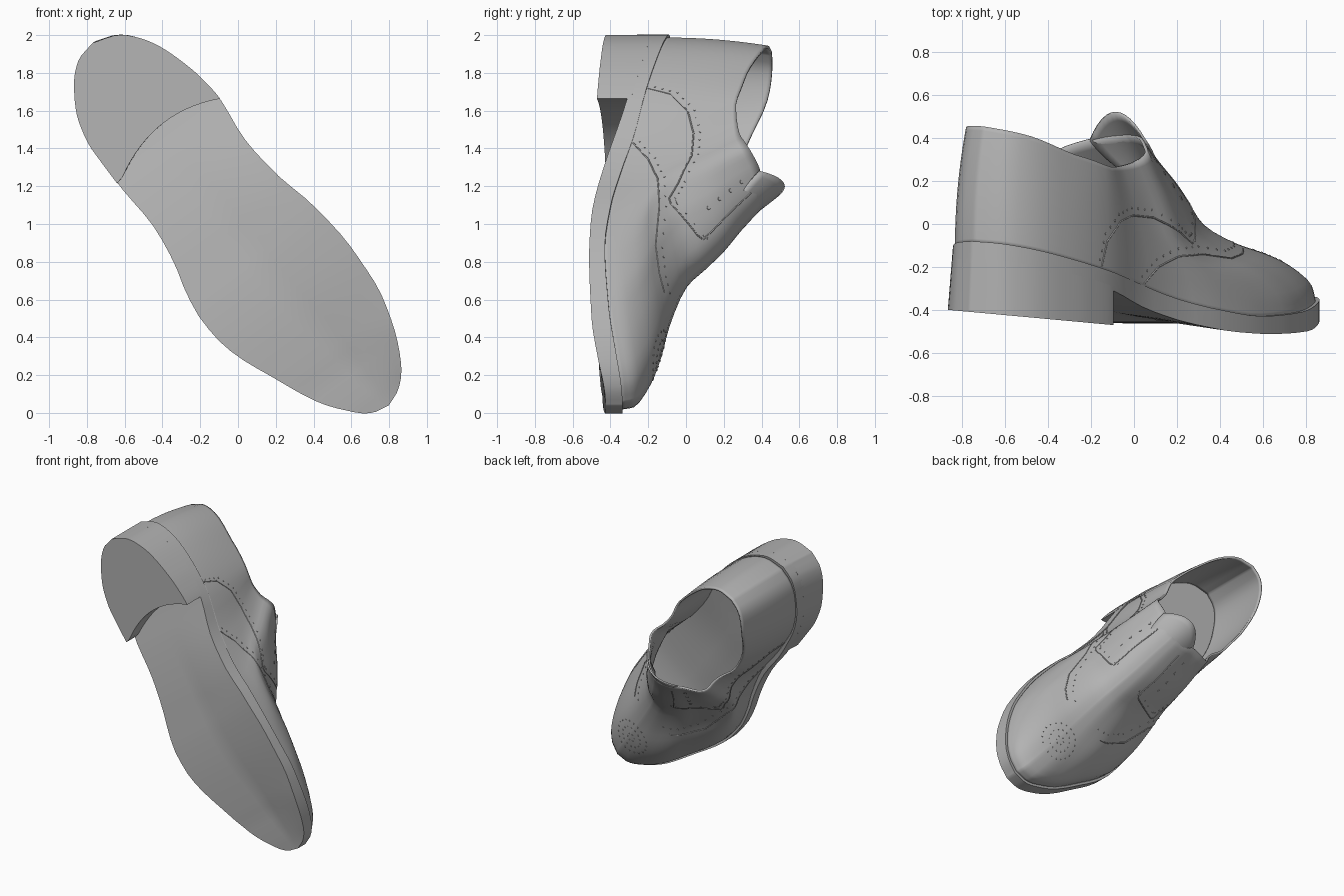
import bpy, bmesh, math
from mathutils import Vector
from mathutils.bvhtree import BVHTree

if "Cube" in bpy.data.objects:
    bpy.data.objects.remove(bpy.data.objects["Cube"])

leather = bpy.data.materials.new("grey_leather")
leather.use_nodes = True
GREY = (0.45, 0.45, 0.45, 1)
leather.diffuse_color = GREY
leather.node_tree.nodes["Principled BSDF"].inputs["Base Color"].default_value = GREY

# Shoe axes: t runs heel to toe, n across the foot, y away from the sole
T_DIR, N_DIR, UP = Vector((.587, 0, -.809)), Vector((.809, 0, .587)), Vector((0, 1, 0))


def place(t, n, y):
    return T_DIR * t + N_DIR * n + UP * y


def clamp(x):
    return min(max(x, 0), 1)


def smooth_table(*pts):
    """Monotone cubic through the given (x, value) points."""
    xs, ys = zip(*pts)
    last = len(xs) - 1
    sec = [(ys[i + 1] - ys[i]) / (xs[i + 1] - xs[i]) for i in range(last)]
    slope = [sec[0]]
    for a, b in zip(sec, sec[1:]):
        slope.append(2 * a * b / (a + b) if a * b > 0 else 0)
    slope.append(sec[-1])

    def value(x):
        x = min(max(x, xs[0]), xs[-1])
        i = next(k for k in range(last) if x <= xs[k + 1])
        d = xs[i + 1] - xs[i]
        f = (x - xs[i]) / d
        g = 1 - f
        return (ys[i] * (1 + 2 * f) * g * g + ys[i + 1] * (1 + 2 * g) * f * f
                + d * f * g * (slope[i] * g - slope[i + 1] * f))
    return value


HEEL, TOE = -2.038, .437
# Sole outline, both edges
outer = smooth_table((HEEL, .528), (-2.014, .424), (-1.9, .306), (-1.73, .219), (-1.58, .193),
                     (-1.37, .195), (-1.08, .218), (-.85, .195), (-.71, .159), (-.52, .132),
                     (-.37, .142), (-.24, .176), (-.05, .257), (.2, .375), (.33, .475),
                     (.42, .58), (TOE, .67))
inner = smooth_table((HEEL, .528), (-2, .648), (-1.95, .713), (-1.83, .797), (-1.7, .847),
                     (-1.56, .883), (-1.41, .9), (-1.16, .88), (-.91, .907), (-.65, .969),
                     (-.36, 1.0), (-.14, .993), (.07, .949), (.305, .847), (.4, .758), (TOE, .67))
# Side profile of the sole
top_line = smooth_table((HEEL, -.08), (-1.9, -.11), (-1.47, -.21), (-1.2, -.27), (-.9, -.35),
                        (-.65, -.4), (-.36, -.43), (0, -.41), (.3, -.36), (TOE, -.335))
bottom_line = smooth_table((HEEL, -.18), (-1.41, -.31), (-1.06, -.41), (-.79, -.47), (-.55, -.503),
                           (-.3, -.513), (.07, -.5), (.3, -.46), (TOE, -.425))


def toward_outer(t, n):
    middle = (inner(t) + outer(t)) / 2
    return clamp(.5 + (middle - n) / max(inner(t) - outer(t), .4))


def tilt(t, n):
    """The forefoot rises toward its outer edge."""
    return .05 * clamp(2 * toward_outer(t, n)) * clamp((TOE - t) / .3) * clamp((t + 1.3) / .6)


def sole_top(t, n):
    return top_line(t) + .7 * tilt(t, n)


def sole_bottom(t, n):
    return bottom_line(t) + tilt(t, n)


def heel_bottom(t, n):
    return -.40 - .092 * (place(t, n, 0).x + .87)


def flare(t, n, y):
    """The outer heel wall leans inward with height."""
    return .03 * clamp((-1.2 - t) / .4) * clamp((y + .4) / .3) * toward_outer(t, n)


def finish(obj, angle=40):
    obj.data.materials.append(leather)
    bpy.ops.object.select_all(action='DESELECT')
    obj.select_set(True)
    bpy.context.view_layer.objects.active = obj
    bpy.ops.object.shade_smooth_by_angle(angle=math.radians(angle))


def to_object(name, bm):
    mesh = bpy.data.meshes.new(name)
    bm.to_mesh(mesh)
    bm.free()
    obj = bpy.data.objects.new(name, mesh)
    bpy.context.collection.objects.link(obj)
    return obj


def stations(start, end, count):
    return [start + (end - start) * (1 - math.cos(math.pi * i / count)) / 2 for i in range(count + 1)]


def bridge(bm, grid):
    for a, b in zip(grid, grid[1:]):
        for j in range(len(a) - 1):
            bm.faces.new((a[j], a[j + 1], b[j + 1], b[j]))


def slab(name, rows, top, bottom, limit=lambda n: TOE, cols=12):
    """Closed block following the outline between two height rules."""
    bm = bmesh.new()
    loops = []
    for rule in (top, bottom):
        grid = []
        for t in rows:
            line = []
            for j in range(cols + 1):
                n = outer(t) + (inner(t) - outer(t)) * j / cols
                tt = min(t, limit(n))
                y = rule(tt, n)
                line.append(bm.verts.new(place(tt, n + flare(tt, n, y), y)))
            grid.append(line)
        bridge(bm, grid)
        loops.append(grid[0][:-1] + [r[-1] for r in grid[:-1]] + grid[-1][:0:-1]
                     + [r[0] for r in grid[:0:-1]])
    for i in range(len(loops[0])):
        bm.faces.new((loops[0][i - 1], loops[0][i], loops[1][i], loops[1][i - 1]))
    bmesh.ops.remove_doubles(bm, verts=bm.verts, dist=.0005)
    bmesh.ops.recalc_face_normals(bm, faces=bm.faces)
    finish(to_object(name, bm))


# Sole and stacked heel with a concave breast
slab("sole", stations(HEEL, TOE, 44), sole_top, sole_bottom)
slab("heel", stations(HEEL, -1.36, 28), lambda t, n: sole_bottom(t, n) + .02, heel_bottom,
     lambda n: -1.475 + .8 * (n - .6) ** 2, 16)

# Upper: meridians run from the welt to the collar
centre = smooth_table((HEEL, .53), (-1.35, .545), (-.6, .56), (-.1, .61), (TOE, .66))
collar_t = smooth_table((HEEL, -1.96), (-1.35, -1.38), (-.6, -1.12), (0, -1.02), (TOE, -.93))
collar_c = smooth_table((HEEL, .555), (-1.35, .57), (-.6, .6), (TOE, .635))
collar_k = smooth_table((HEEL, .84), (-1.35, .87), (-.6, .67), (0, .5), (TOE, .45))
collar_y = smooth_table((HEEL, .455), (-1.9, .425), (-1.65, .33), (-1.35, .265), (-.95, .28),
                        (-.6, .32), (0, .39), (TOE, .42))
ridge_w = (0, .015, .126, .25, .415, .61, .695, .782, .89, 1)
ridge_h = (0, .09, .205, .275, .338, .46, .59, .72, .85, 1)
front_w = smooth_table(*[(i / 9, w) for i, w in enumerate(ridge_w)])
front_h = smooth_table(*[(i / 9, h) for i, h in enumerate(ridge_h)])


def upper_point(t, edge, s):
    back = clamp((-.5 - t) / .6)
    n0 = centre(t) + (edge(t) - centre(t)) * (.965 - .02 * back) + .014 * back
    t0 = -.8 + (t + .8) * .982
    n1 = collar_c(t) + (edge(t) - centre(t)) * collar_k(t)
    g = clamp(t + 1.35)
    g = g * g * (3 - 2 * g)
    w = g * front_w(s) + (1 - g) * s * s
    h = g * front_h(s) + (1 - g) * s
    y0 = sole_top(t, n0) - .008
    y1 = collar_y(t) + .08 * clamp((-1.5 - t) * 3) * (centre(t) - edge(t))
    lean = -.02 * g * math.sin(math.pi * s)
    return place(t0 + (collar_t(t) - t0) * w, n0 + (n1 - n0) * w + lean, y0 + (y1 - y0) * h)


bm = bmesh.new()
rows = stations(HEEL, TOE, 40)
path = [(t, outer) for t in rows] + [(t, inner) for t in rows[-2:0:-1]]
rings = [[bm.verts.new(upper_point(t, e, k / 27)) for t, e in path] for k in range(28)]
bridge(bm, [ring + ring[:1] for ring in rings])
bm.normal_update()
if sum(f.normal.y * f.calc_area() for f in bm.faces) < 0:
    bmesh.ops.reverse_faces(bm, faces=bm.faces)
bm.normal_update()
surface = BVHTree.FromBMesh(bm)
upper = to_object("upper", bm)
shell = upper.modifiers.new("thickness", 'SOLIDIFY')
shell.thickness, shell.offset = .014, -1
finish(upper, 50)

# Tongue: arched tab rising out of the throat
bm = bmesh.new()
grid = []
for i in range(9):
    f = i / 8
    half = .07 + .085 * math.sin(f * math.pi / 2)
    line = []
    for j in range(13):
        a = j / 6 - 1
        t = -.78 - .25 * f + .02 * f * a * a
        line.append(bm.verts.new(place(t, .635 + half * a, .25 + .265 * f - (.05 + .08 * f) * a * a)))
    grid.append(line)
bridge(bm, grid)
tongue = to_object("tongue", bm)
tongue.modifiers.new("thickness", 'SOLIDIFY').thickness = .012
finish(tongue)


def side_hit(t, y, side):
    return surface.ray_cast(place(t, .6 + 2 * side, y), -side * N_DIR)[:2]


# Seams and rows of punched dots on both sides
seams = {
    "quarter_seam": [(-1.48, -.2), (-1.44, -.08), (-1.33, .01), (-1.2, .04), (-1.05, .03),
                     (-.86, -.04), (-.76, -.09), (-.73, -.08), (-.6, .06), (-.59, .09)],
    "facing_seam": [(-.59, .09), (-.67, .16), (-.8, .26), (-.92, .36)],
    "wing_seam": [(-1.13, -.28), (-1.02, -.2), (-.88, -.15), (-.7, -.14), (-.45, -.16),
                  (-.3, -.14), (-.2, -.11)],
}
dots = []
for name, pts in seams.items():
    for side, word in ((1, "left"), (-1, "right")):
        fine = [Vector(a).lerp(Vector(b), k / 6) for a, b in zip(pts, pts[1:]) for k in range(6)]
        hits = [h for h in (side_hit(p.x, p.y, side) for p in fine) if h[0]]
        if name != "facing_seam":
            dots += [h for h in (side_hit(p.x - .01, p.y + .035, side) for p in fine[::2]) if h[0]]
        curve = bpy.data.curves.new(f"{word}_{name}", 'CURVE')
        curve.dimensions, curve.bevel_depth, curve.bevel_resolution = '3D', .004, 1
        line = curve.splines.new('POLY')
        line.points.add(len(hits) - 1)
        for p, h in zip(line.points, hits):
            p.co = (*h[0], 1)
        curve.materials.append(leather)
        bpy.context.collection.objects.link(bpy.data.objects.new(curve.name, curve))

# Toe medallion
for ring, count in ((.03, 6), (.08, 14), (.13, 20)):
    for k in range(count):
        a = math.tau * k / count
        hit = surface.ray_cast(place(.08 + ring * math.cos(a), .63 + ring * math.sin(a), 1), -UP)
        if hit[0]:
            dots.append(hit[:2])
eyelets = [h for s in (1, -1) for k in range(4)
           for h in [side_hit(-.75 - .06 * k, .12 + .058 * k, s)] if h[0]]

for name, places, radius in (("punched_dots", dots, .006), ("eyelets", eyelets, .012)):
    bm = bmesh.new()
    for loc, normal in places:
        m = normal.to_track_quat('Z', 'Y').to_matrix().to_4x4()
        m.translation = loc
        bmesh.ops.create_cone(bm, cap_ends=True, segments=8, radius1=radius, radius2=radius * .8,
                              depth=.006, matrix=m)
    finish(to_object(name, bm))
